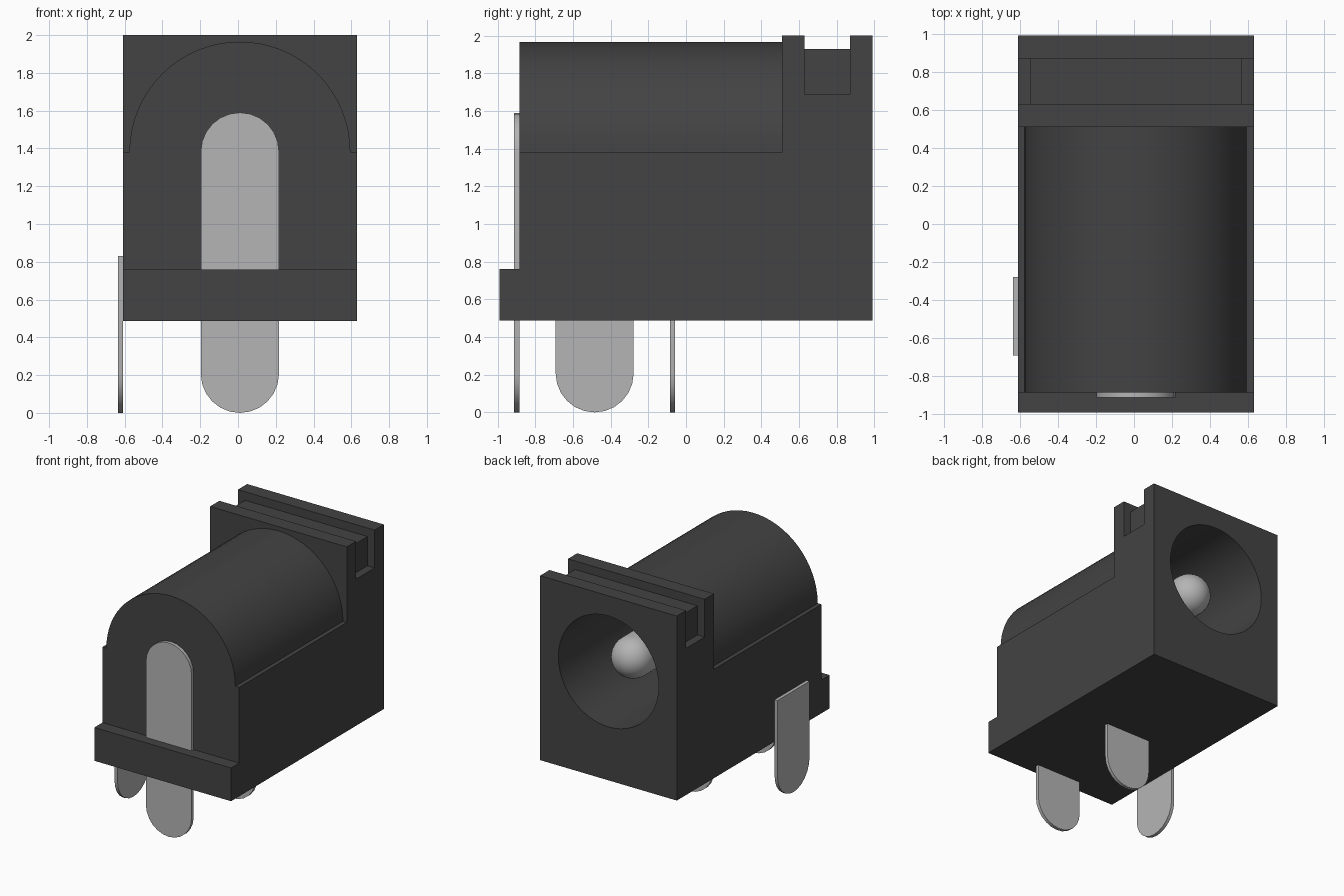
import bpy, bmesh, math
from mathutils import Matrix, Vector

if "Cube" in bpy.data.objects:
    bpy.data.objects.remove(bpy.data.objects["Cube"], do_unlink=True)

CX, AXIS_Z = 0.01, 1.38      # centre line of the body and height of the barrel axis


def material(name, rgb):
    m = bpy.data.materials.new(name)
    m.use_nodes = True
    m.diffuse_color = (*rgb, 1)
    m.node_tree.nodes["Principled BSDF"].inputs["Base Color"].default_value = (*rgb, 1)
    return m


black = material("black plastic", (0.056, 0.056, 0.056))
silver = material("silver metal", (0.46, 0.46, 0.46))


def finish(name, bm, mat):
    bmesh.ops.recalc_face_normals(bm, faces=bm.faces)
    mesh = bpy.data.meshes.new(name)
    bm.to_mesh(mesh)
    bm.free()
    mesh.materials.append(mat)
    ob = bpy.data.objects.new(name, mesh)
    bpy.context.collection.objects.link(ob)
    return ob


def prism(name, outline, axis, start, end, mat):
    """Extrude an outline along x (outline in y, z) or y (outline in x, z)."""
    bm = bmesh.new()
    place = (lambda a, b: (start, a, b)) if axis == "x" else (lambda a, b: (a, start, b))
    face = bm.faces.new([bm.verts.new(place(a, b)) for a, b in outline])
    ext = bmesh.ops.extrude_face_region(bm, geom=[face])
    offset = Vector((end - start, 0, 0) if axis == "x" else (0, end - start, 0))
    bmesh.ops.translate(bm, vec=offset, verts=[v for v in ext["geom"] if isinstance(v, bmesh.types.BMVert)])
    return finish(name, bm, mat)


def arc(cx, cz, r, a0, a1, n):
    return [(cx + r * math.cos(math.radians(a0 + (a1 - a0) * i / n)),
             cz + r * math.sin(math.radians(a0 + (a1 - a0) * i / n))) for i in range(n + 1)]


def activate(ob):
    bpy.ops.object.select_all(action="DESELECT")
    ob.select_set(True)
    bpy.context.view_layer.objects.active = ob


def combine(target, tool, operation):
    mod = target.modifiers.new("cut", "BOOLEAN")
    mod.operation, mod.solver, mod.object = operation, "EXACT", tool
    activate(target)
    bpy.ops.object.modifier_apply(modifier=mod.name)
    bpy.data.objects.remove(tool, do_unlink=True)


def smooth(ob):
    activate(ob)
    bpy.ops.object.shade_smooth_by_angle(angle=math.radians(30))


# Housing: side profile with front foot, raised rear collar and top groove
side = [(-.99, .487), (.99, .487), (.99, 2), (.87, 2), (.87, 1.93), (.63, 1.93),
        (.63, 2), (.51, 2), (.51, AXIS_Z), (-.885, AXIS_Z), (-.885, .76), (-.99, .76)]
housing = prism("housing", side, "x", CX - .62, CX + .62, black)

# Rounded barrel on top, merged into the housing
arch = arc(CX, AXIS_Z, .585, 0, 180, 32) + [(CX - .585, 1.2), (CX + .585, 1.2)]
combine(housing, prism("barrel", arch, "y", -.885, .6, black), "UNION")

# Plug opening in the back
bore = arc(CX, AXIS_Z, .455, 0, 360, 48)[:-1]
combine(housing, prism("bore_cutter", bore, "y", -.45, 1.2, black), "DIFFERENCE")

# Deep notches at both ends of the top groove
for s in (-1, 1):
    notch = [(.63, 1.69), (.87, 1.69), (.87, 2.1), (.63, 2.1)]
    combine(housing, prism("notch_cutter", notch, "x", CX + s * .555, CX + s * .75, black), "DIFFERENCE")
smooth(housing)

# Centre pin with a round tip, turned about the barrel axis
R, TIP = .165, .67
bm = bmesh.new()
points = [(0, -.47), (R, -.47)] + [(x, y) for x, y in arc(0, TIP, R, 0, 90, 10)]
verts = [bm.verts.new((x, y, 0)) for x, y in points]
edges = [bm.edges.new(pair) for pair in zip(verts, verts[1:])]
bmesh.ops.spin(bm, geom=verts + edges, cent=(0, 0, 0), axis=(0, 1, 0),
               angle=math.tau, steps=32, use_duplicate=False)
bmesh.ops.remove_doubles(bm, verts=bm.verts, dist=1e-4)
bmesh.ops.transform(bm, matrix=Matrix.Translation((CX, 0, AXIS_Z)), verts=bm.verts)
smooth(finish("centre_pin", bm, silver))


# Flat solder tabs with rounded ends
def tab(name, centre, top, axis, start, end, round_top=False):
    r = .207
    outline = arc(centre, r, r, 180, 360, 12)
    if round_top:
        outline += arc(centre, top - r, r, 0, 180, 12)
    else:
        outline += [(centre + r, top), (centre - r, top)]
    smooth(prism(name, outline, axis, start, end, silver))


tab("front_tab", CX, 1.59, "y", -.912, -.884, round_top=True)
tab("middle_tab", CX, .55, "y", -.085, -.058)
tab("side_tab", -.485, .83, "x", -.636, -.609)
